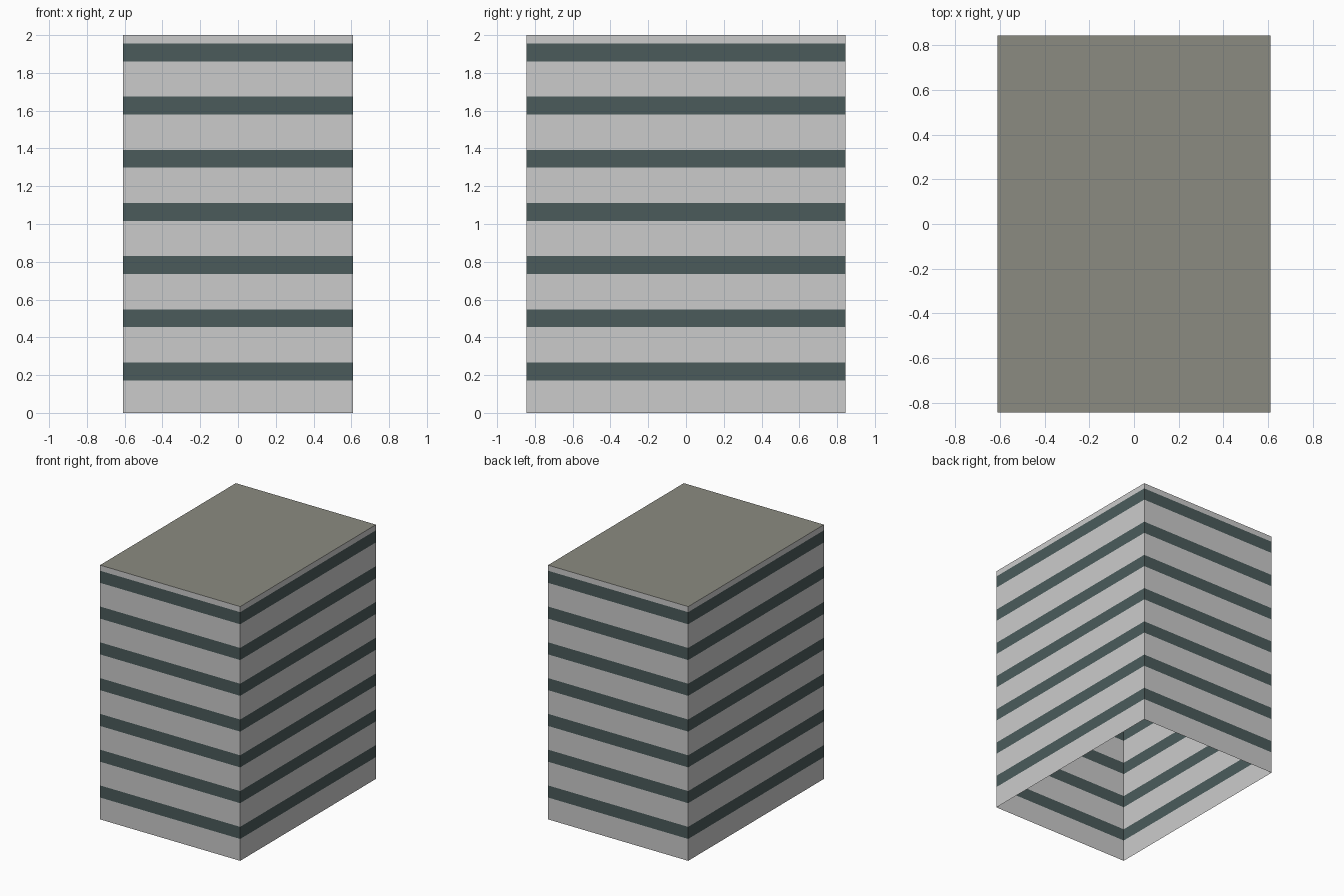
import bpy
import bmesh

HALF_X, HALF_Y, HEIGHT = 0.61, 0.844, 2.0
STOREYS, PITCH = 7, 0.2815
SILL, WINDOW = 0.172, 0.095

cube = bpy.data.objects.get("Cube")
if cube:
    bpy.data.objects.remove(cube, do_unlink=True)


def material(name, color):
    mat = bpy.data.materials.new(name)
    mat.use_nodes = True
    mat.diffuse_color = color
    mat.node_tree.nodes["Principled BSDF"].inputs["Base Color"].default_value = color
    return mat


def add_object(name, bm, mats):
    mesh = bpy.data.meshes.new(name)
    bm.normal_update()
    bm.to_mesh(mesh)
    bm.free()
    for mat in mats:
        mesh.materials.append(mat)
    obj = bpy.data.objects.new(name, mesh)
    bpy.context.collection.objects.link(obj)
    return obj


def ring(bm, z):
    corners = [(-1, -1), (1, -1), (1, 1), (-1, 1)]
    return [bm.verts.new((sx * HALF_X, sy * HALF_Y, z)) for sx, sy in corners]


concrete = material("light grey wall", (0.60, 0.60, 0.60, 1))
glass = material("dark teal window", (0.07, 0.105, 0.105, 1))
roofing = material("olive grey roof", (0.26, 0.26, 0.22, 1))

# Outer walls: open shell of stacked bands, alternating wall and window strip
levels = [0.0]
for i in range(STOREYS):
    bottom = SILL + i * PITCH
    levels += [bottom, bottom + WINDOW]
levels.append(HEIGHT)

bm = bmesh.new()
rings = [ring(bm, z) for z in levels]
for band, (low, high) in enumerate(zip(rings, rings[1:])):
    for k in range(4):
        n = (k + 1) % 4
        face = bm.faces.new((low[k], low[n], high[n], high[k]))
        face.material_index = band % 2
add_object("banded_walls", bm, [concrete, glass])

# Flat roof sheet closing the top
bm = bmesh.new()
bm.faces.new(ring(bm, HEIGHT))
add_object("roof", bm, [roofing])
